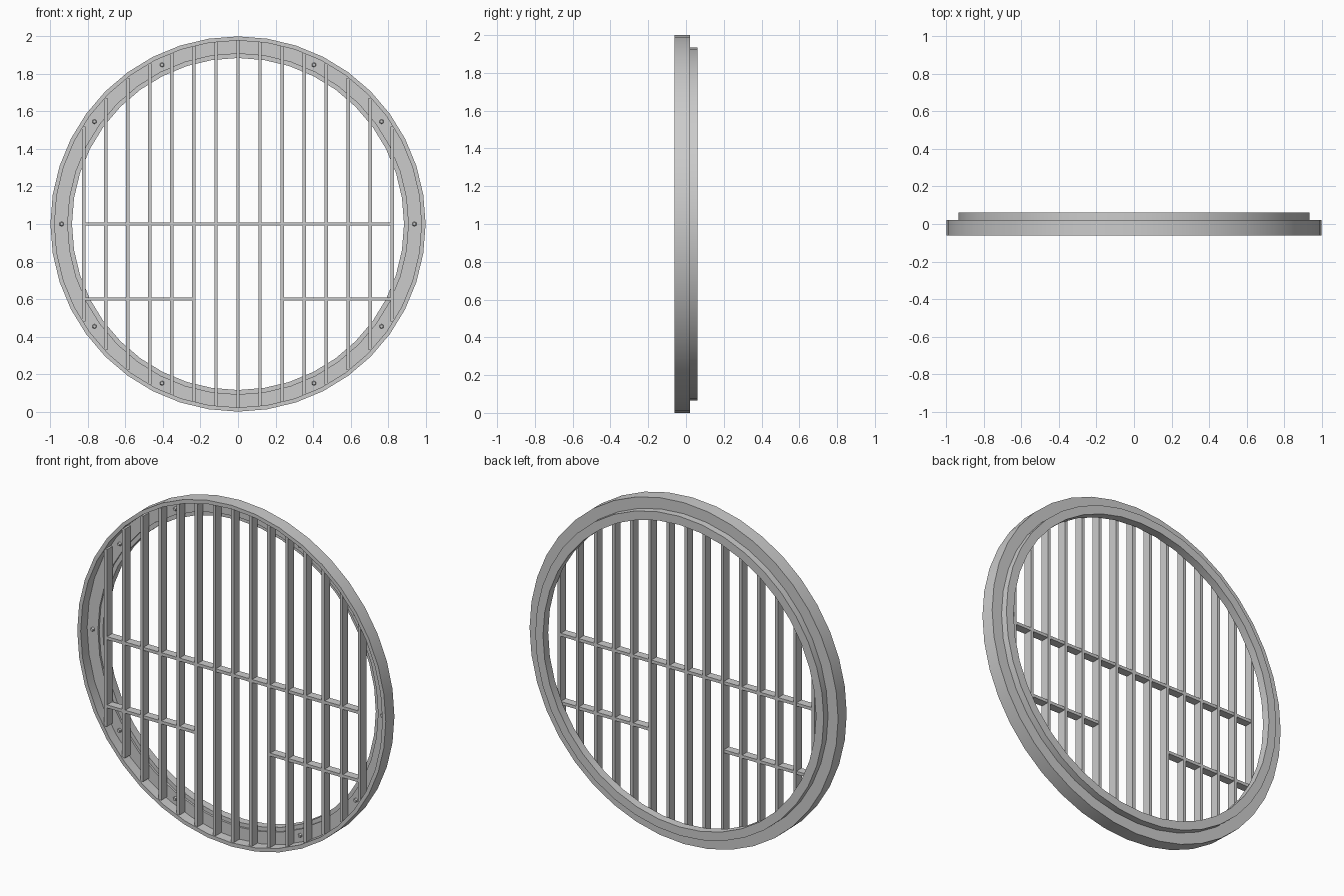
import bpy, bmesh, math
from mathutils import Matrix, Vector

if "Cube" in bpy.data.objects:
    bpy.data.objects.remove(bpy.data.objects["Cube"])

CZ = 1.0          # height of the ring centre
SIDES = 40


def add_object(name, bm, smooth=False):
    bmesh.ops.recalc_face_normals(bm, faces=bm.faces[:])
    mesh = bpy.data.meshes.new(name)
    bm.to_mesh(mesh)
    bm.free()
    obj = bpy.data.objects.new(name, mesh)
    bpy.context.collection.objects.link(obj)
    if smooth:
        bpy.ops.object.select_all(action='DESELECT')
        obj.select_set(True)
        bpy.context.view_layer.objects.active = obj
        bpy.ops.object.shade_smooth_by_angle(angle=math.radians(30))
    return obj


def lathe_ring(name, profile):
    """Sweep a closed (radius, y) profile around the y axis."""
    bm = bmesh.new()
    loops = []
    for i in range(SIDES):
        a = 2 * math.pi * i / SIDES
        loops.append([bm.verts.new((r * math.cos(a), y, CZ + r * math.sin(a)))
                      for r, y in profile])
    n = len(profile)
    for i in range(SIDES):
        p, q = loops[i], loops[(i + 1) % SIDES]
        for j in range(n):
            k = (j + 1) % n
            bm.faces.new((p[j], p[k], q[k], q[j]))
    return add_object(name, bm, True)


def box(name, x0, x1, y0, y1, z0, z1):
    bm = bmesh.new()
    centre = Vector((x0 + x1, y0 + y1, z0 + z1)) / 2
    bmesh.ops.create_cube(bm, size=1, matrix=Matrix.Translation(centre)
                          @ Matrix.Diagonal((x1 - x0, y1 - y0, z1 - z0, 1)))
    return add_object(name, bm)


# Frame: outer rim, recessed flange and narrower rear collar
lathe_ring("ring_frame", [
    (1.0, -0.06), (1.0, 0.02), (0.935, 0.02), (0.935, 0.06),
    (0.885, 0.06), (0.885, 0.012), (0.908, 0.012), (0.908, 0.0),
    (0.978, 0.0), (0.978, -0.06)])

# Vertical bars, ending at the rim's inner wall
STEP, HALF = 0.1175, 0.009
for i in range(-7, 8):
    x = i * STEP
    h = math.sqrt(0.98 ** 2 - (abs(x) + HALF) ** 2)
    box(f"vertical_bar_{i + 8:02d}", x - HALF, x + HALF, -0.052, 0.0, CZ - h, CZ + h)

# Horizontal braces: one full width, two short lower ones
edge = 7 * STEP
for name, x0, x1, z in (("middle_brace", -edge, edge, 1.0),
                        ("lower_brace_left", -edge, -2 * STEP, 0.6),
                        ("lower_brace_right", 2 * STEP, edge, 0.6)):
    box(name, x0, x1, -0.05, -0.002, z - 0.009, z + 0.009)

# Bolt heads on the flange
for n, deg in enumerate((0, 35.5, 64.5, 115.5, 144.5, 180, 215.5, 244.5, 295.5, 324.5)):
    a = math.radians(deg)
    bm = bmesh.new()
    bmesh.ops.create_cone(
        bm, cap_ends=True, segments=6, radius1=0.013, radius2=0.009, depth=0.014,
        matrix=Matrix.Translation((0.94 * math.cos(a), -0.006, CZ + 0.94 * math.sin(a)))
        @ Matrix.Rotation(math.pi / 2, 4, 'X'))
    add_object(f"bolt_{n + 1:02d}", bm)
